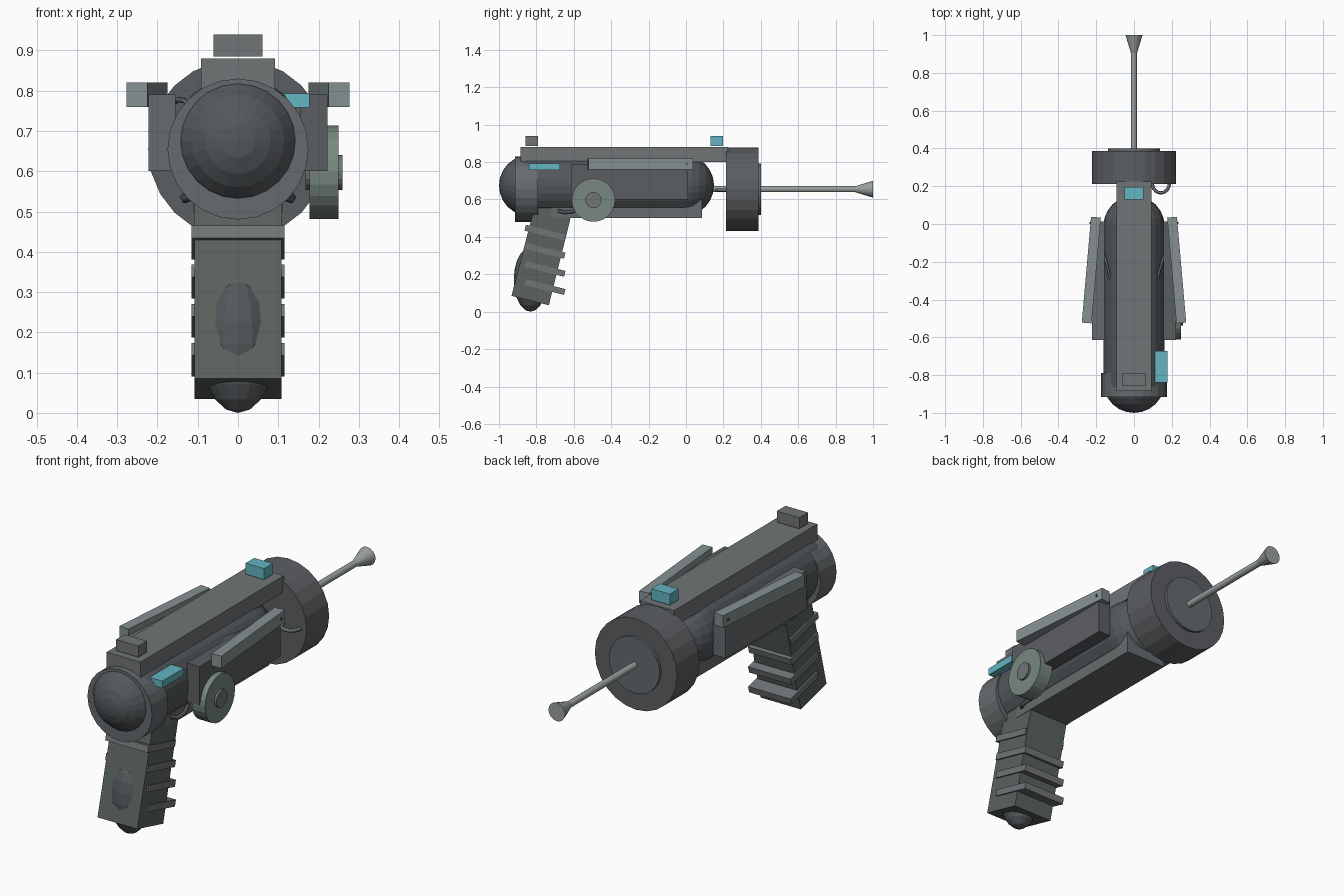
import bpy, bmesh, math
from mathutils import Matrix, Vector

if "Cube" in bpy.data.objects:
    bpy.data.objects.remove(bpy.data.objects["Cube"])


def material(name, rgb):
    m = bpy.data.materials.new(name)
    m.diffuse_color = (*rgb, 1)
    m.use_nodes = True
    m.node_tree.nodes["Principled BSDF"].inputs["Base Color"].default_value = m.diffuse_color
    return m


TEAL = material("teal", (0.125, 0.46, 0.54))
GREEN = material("grey_green", (0.19, 0.25, 0.215))
DARK = material("dark_metal", (0.088, 0.098, 0.105))
RING = material("ring_metal", (0.105, 0.113, 0.122))
MID = material("mid_metal", (0.135, 0.148, 0.155))
RAIL = material("rail_metal", (0.165, 0.178, 0.183))
LIGHT = material("light_metal", (0.24, 0.285, 0.285))
PALE = material("pale_metal", (0.32, 0.35, 0.35))
GRIP = material("grip_rubber", (0.103, 0.123, 0.113))


def finish(name, bm, mat=None):
    bmesh.ops.recalc_face_normals(bm, faces=bm.faces)
    me = bpy.data.meshes.new(name)
    bm.to_mesh(me)
    bm.free()
    ob = bpy.data.objects.new(name, me)
    bpy.context.collection.objects.link(ob)
    if mat:
        me.materials.append(mat)
    return ob


def box(name, lo, hi, mat=None, rot=None):
    lo, hi = Vector(lo), Vector(hi)
    bm = bmesh.new()
    m = Matrix.Translation((lo + hi) / 2) @ (rot or Matrix()) @ Matrix.Diagonal((*(hi - lo), 1))
    bmesh.ops.create_cube(bm, size=1, matrix=m)
    return finish(name, bm, mat)


def lathe(name, profile, origin, sides=24, axis="Y", mat=None):
    """Revolve (position along axis, radius) points about a line through origin."""
    bm = bmesh.new()
    rings = []
    for p, r in profile:
        ring = []
        for i in range(sides if r > 1e-5 else 1):
            a = 2 * math.pi * i / sides
            u, v = r * math.cos(a), r * math.sin(a)
            co = Vector((u, p, v) if axis == "Y" else (p, u, v))
            ring.append(bm.verts.new(co + Vector(origin)))
        rings.append(ring)
    for a, b in zip(rings, rings[1:]):
        for i in range(sides):
            j = (i + 1) % sides
            face = [a[i % len(a)], a[j % len(a)], b[j % len(b)], b[i % len(b)]]
            bm.faces.new(list(dict.fromkeys(face)))
    for ring in (rings[0], rings[-1]):
        if len(ring) > 2:
            bm.faces.new(ring)
    return finish(name, bm, mat)


def tube(name, points, radius, mat):
    cu = bpy.data.curves.new(name, "CURVE")
    cu.dimensions = "3D"
    cu.bevel_depth = radius
    cu.bevel_resolution = 1
    cu.use_fill_caps = True
    cu.materials.append(mat)
    sp = cu.splines.new("POLY")
    sp.points.add(len(points) - 1)
    for q, p in zip(sp.points, points):
        q.co = (*p, 1)
    ob = bpy.data.objects.new(name, cu)
    bpy.context.collection.objects.link(ob)


# Capsule body with a dome at each end
R = 0.162
quarter = [math.radians(a) for a in range(0, 91, 15)]
body = [(-0.84 - 0.16 * math.cos(a), R * math.sin(a)) for a in quarter]
body += [(-0.01 + 0.16 * math.cos(a), R * math.sin(a)) for a in reversed(quarter)]
lathe("body", body, (0, 0, 0.675), 24, mat=DARK)

# Rear collar, muzzle ring, muzzle disc and antenna
AX = (0, 0, 0.655)
lathe("rear_collar", [(-0.915, 0.175), (-0.79, 0.175)], AX, mat=MID)
lathe("muzzle_ring", [(0.213, 0.223), (0.387, 0.223)], AX, mat=RING)
lathe("muzzle_disc", [(0.37, 0.137), (0.40, 0.137)], AX, mat=MID)
lathe("antenna", [(0.1, 0.016), (0.905, 0.016), (1.0, 0.045)], AX, 16, mat=PALE)

# Top rail and sights
box("top_rail", (-0.092, -0.885, 0.80), (0.092, 0.225, 0.88), RAIL)
box("rear_sight", (-0.061, -0.857, 0.885), (0.061, -0.79, 0.939), RAIL)
box("front_sight", (-0.05, 0.13, 0.885), (0.05, 0.197, 0.939), TEAL)

# Lower barrel block
box("under_block", (-0.11, -0.72, 0.50), (0.11, 0.085, 0.62), MID)

# Side plates, splayed fins, fin pins and small cables
for s, side in ((-1, "left"), (1, "right")):
    x0, x1 = sorted((s * 0.155, s * 0.222))
    box(f"{side}_plate", (x0, -0.615, 0.60), (x1, 0.012, 0.79), MID if s < 0 else RING)
    c = s * 0.226
    box(f"{side}_fin", (c - 0.026, -0.525, 0.76), (c + 0.026, 0.037, 0.82), LIGHT,
        rot=Matrix.Rotation(s * math.radians(5), 4, "Z"))
    x0, x1 = sorted((s * 0.19, s * 0.235))
    box(f"{side}_fin_pin", (x0, 0.0, 0.785), (x1, 0.01, 0.795), DARK)
    tube(f"{side}_upper_cable", [(s * 0.122, -0.31, 0.76), (s * 0.132, -0.26, 0.775),
                                 (s * 0.148, -0.2, 0.778), (s * 0.168, -0.13, 0.765)], 0.007, MID)
    tube(f"{side}_lower_cable", [(s * 0.11, -0.68, 0.54), (s * 0.132, -0.65, 0.53),
                                 (s * 0.134, -0.61, 0.535), (s * 0.12, -0.56, 0.55)], 0.01, DARK)

# Cable loop behind the muzzle ring
tube("muzzle_cable", [(0.142 + 0.045 * math.cos(a), 0.215 + 0.05 * math.sin(a), 0.65)
                      for a in (math.pi + math.pi * i / 10 for i in range(11))], 0.009, MID)

# Side dial with hub, and side button
D = (0, -0.495, 0.597)
lathe("dial", [(0.177, 0.116), (0.249, 0.116)], D, 24, "X", GREEN)
lathe("dial_hub", [(0.168, 0.043), (0.26, 0.043)], D, 16, "X", RAIL)
box("side_button", (0.11, -0.84, 0.758), (0.178, -0.673, 0.793), TEAL)

# Slanted grip from a side profile
bm = bmesh.new()
prof = [(-0.933, 0.085), (-0.733, 0.035), (-0.615, 0.51), (-0.63, 0.56), (-0.79, 0.56), (-0.82, 0.52)]
f = bm.faces.new([bm.verts.new((-0.108, y, z)) for y, z in prof])
ext = bmesh.ops.extrude_face_region(bm, geom=[f])
bmesh.ops.translate(bm, vec=(0.216, 0, 0), verts=[v for v in ext["geom"] if isinstance(v, bmesh.types.BMVert)])
finish("grip", bm, GRIP)

# Grip ridges
for i in range(4):
    z = 0.132 + 0.097 * i
    box(f"grip_ridge_{i + 1}", (-0.115, -0.863, z - 0.016), (0.115, -0.645, z + 0.016), RAIL,
        rot=Matrix.Rotation(math.radians(-14), 4, "X"))

# Rounded core showing at the grip's back and base
bm = bmesh.new()
bmesh.ops.create_uvsphere(bm, u_segments=16, v_segments=10, radius=1,
                          matrix=Matrix.Translation((0, -0.832, 0.172)) @ Matrix.Diagonal((0.096, 0.089, 0.172, 1)))
finish("grip_core", bm, DARK)

# Stand exactly on the ground plane
bpy.context.view_layer.update()
low = min((o.matrix_world @ Vector(c)).z for o in bpy.context.scene.objects for c in o.bound_box)
for o in bpy.context.scene.objects:
    o.location.z -= low
